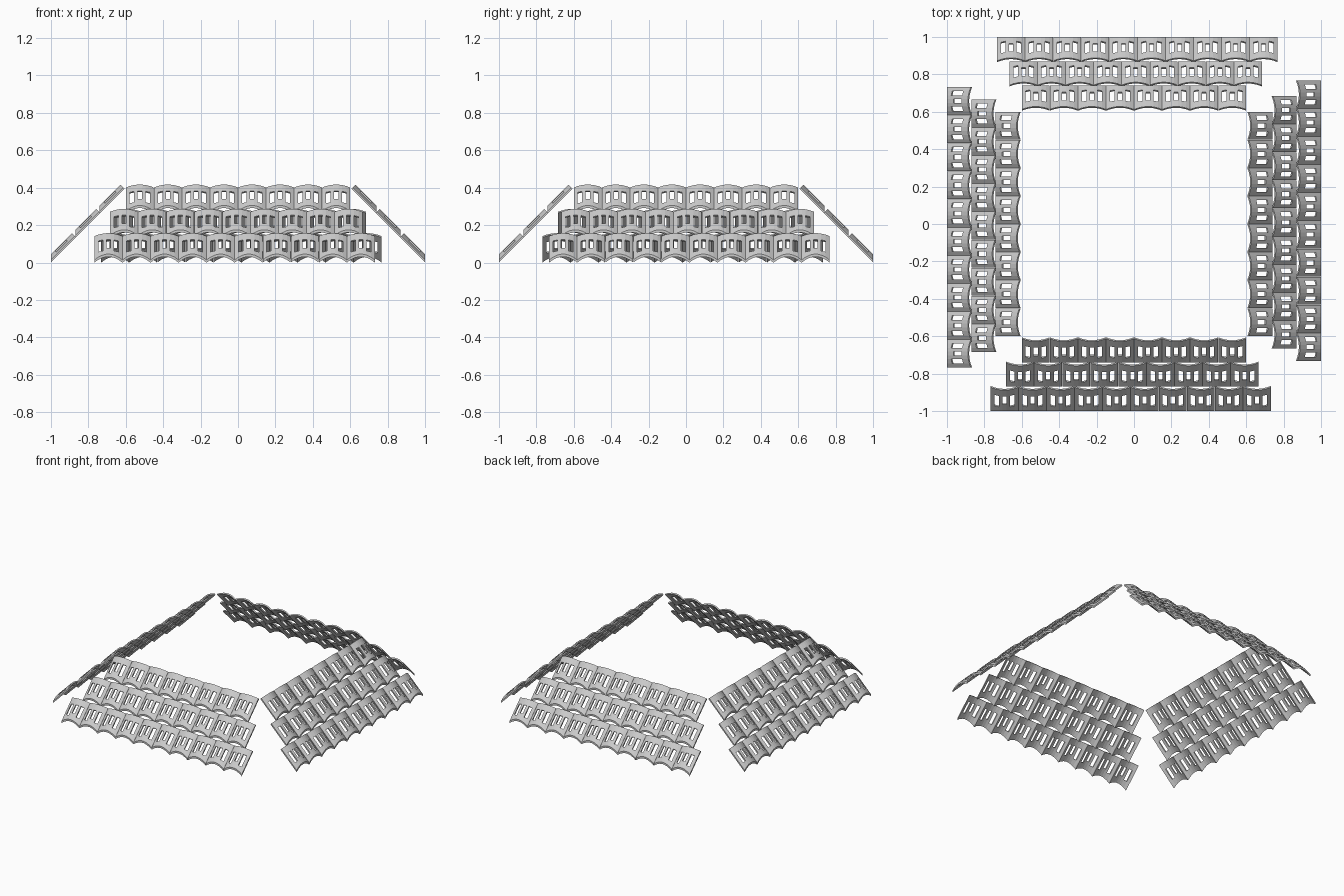
import bpy, bmesh, math
from mathutils import Matrix

if "Cube" in bpy.data.objects:
    bpy.data.objects.remove(bpy.data.objects["Cube"])

HALF = 0.0745      # half width of one tile
PITCH = 0.15       # tile spacing along a row
RISE = 0.022       # height of the arch
THICK = 0.010
STEP = 0.130       # row spacing in both y and z
US = [-HALF, -0.054, -0.030, -0.011, 0.011, 0.030, 0.054, HALF]
SS = [0.0, 0.060, 0.080, 0.143, 0.190]
HOLES = {(1, 1), (1, 2), (3, 2), (5, 1), (5, 2)}


def arch(u):
    return RISE * (1 - (u / HALF) ** 2)


def tile_mesh():
    # arched plate with three slots; lower end is cut in a vertical plane
    bm = bmesh.new()
    layers = []
    for t in (0, THICK):
        layer = []
        for u in US:
            n = arch(u) + t
            layer.append([bm.verts.new((u, n if s == 0 else s, n)) for s in SS])
        layers.append(layer)
    low, high = layers
    cells = [(i, j) for i in range(len(US) - 1) for j in range(len(SS) - 1)
             if (i, j) not in HOLES]
    for i, j in cells:
        ring = [(i, j), (i + 1, j), (i + 1, j + 1), (i, j + 1)]
        bm.faces.new([high[a][b] for a, b in ring])
        bm.faces.new([low[a][b] for a, b in reversed(ring)])
        # walls on the rim and around the slots
        nbrs = [(i, j - 1), (i + 1, j), (i, j + 1), (i - 1, j)]
        for k in range(4):
            if nbrs[k] not in cells:
                (a, b), (c, d) = ring[k], ring[(k + 1) % 4]
                bm.faces.new([low[a][b], low[c][d], high[c][d], high[a][b]])
    bmesh.ops.recalc_face_normals(bm, faces=bm.faces)
    # lean to 45 degrees
    bm.transform(Matrix.Rotation(math.radians(45), 4, 'X'))
    me = bpy.data.meshes.new("roof_tile")
    bm.to_mesh(me)
    bm.free()
    return me


tile = tile_mesh()

# four sloping sides, each with rows of 10, 9 and 8 tiles
for k, side in enumerate(("front", "right", "back", "left")):
    sign = 1 if k % 2 == 0 else -1
    for r, count in enumerate((10, 9, 8)):
        ob = bpy.data.objects.new(f"{side}_tile_row_{r + 1}", tile)
        bpy.context.collection.objects.link(ob)
        mid = -sign * (0.018, 0.009, 0.0)[r]
        x = mid - PITCH * (count - 1) / 2
        ob.matrix_world = (Matrix.Rotation(k * math.pi / 2, 4, 'Z')
                           @ Matrix.Translation((x, -1 + r * STEP, r * STEP)))
        arr = ob.modifiers.new("row", 'ARRAY')
        arr.count = count
        arr.use_relative_offset = False
        arr.use_constant_offset = True
        arr.constant_offset_displace = (PITCH, 0, 0)
